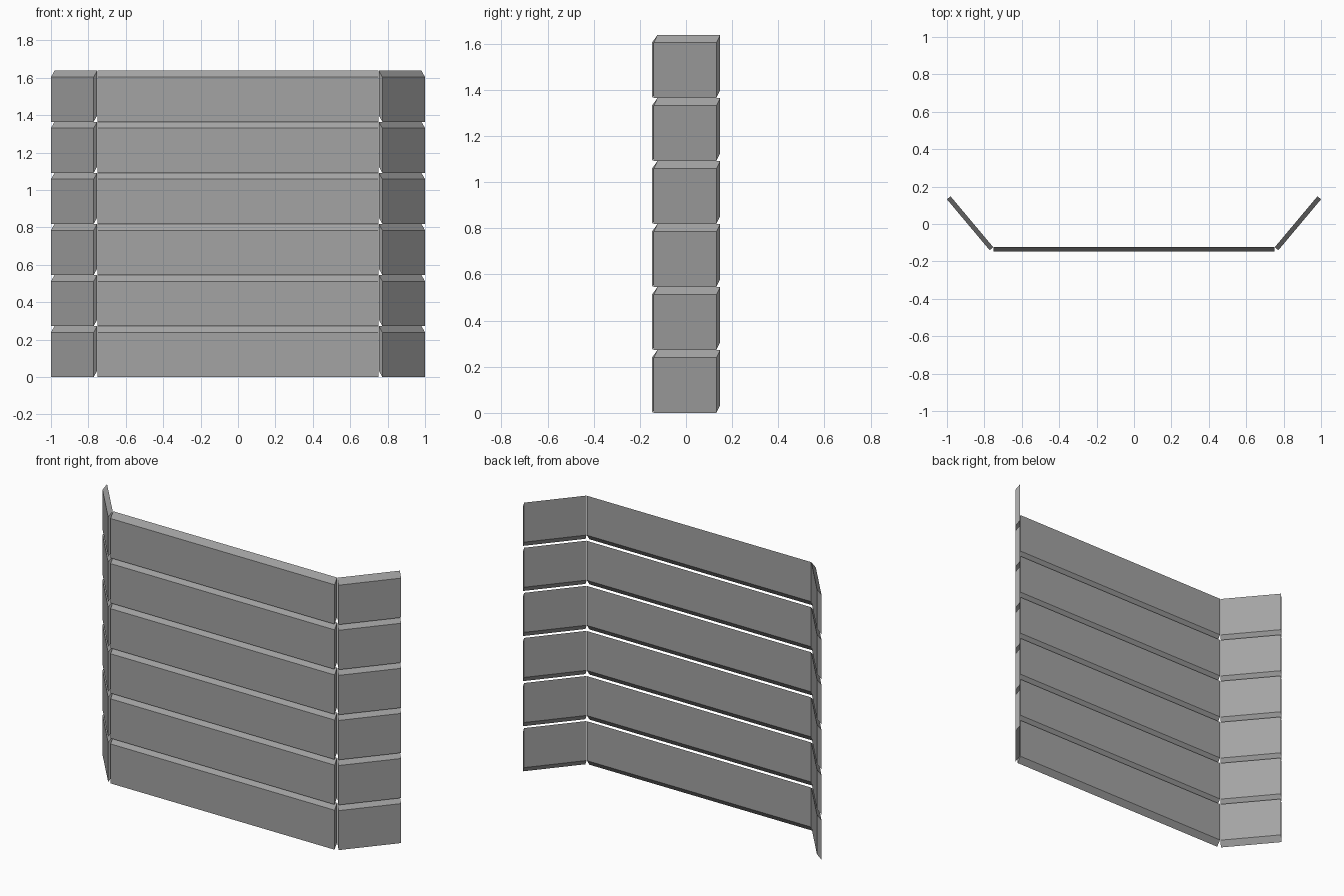
import bpy, bmesh, math
from mathutils import Vector

if "Cube" in bpy.data.objects:
    bpy.data.objects.remove(bpy.data.objects["Cube"])

ROWS = 6
PITCH = 0.273      # height of one board row
BEVEL = 0.034      # rise of the slanted board edges
THICK = 0.025
ANGLE = math.radians(50)
WING = 0.355       # length of a side board

grey = bpy.data.materials.new("plain grey")
grey.diffuse_color = (0.37, 0.37, 0.37, 1)
grey.use_nodes = True
grey.node_tree.nodes["Principled BSDF"].inputs["Base Color"].default_value = grey.diffuse_color


def board(name, start, end, inward, z):
    """Board with a slanted cross-section, run along its outer face from start to end."""
    back = Vector(inward) * THICK
    section = [(0, 0), (0, PITCH - BEVEL), (1, PITCH), (1, BEVEL)]
    bm = bmesh.new()
    rings = []
    for p in (start, end):
        ring = []
        for depth, h in section:
            q = Vector(p) + back * depth
            ring.append(bm.verts.new((q.x, q.y, z + h)))
        rings.append(ring)
    a, b = rings
    bm.faces.new(a)
    bm.faces.new(b[::-1])
    for i in range(4):
        j = (i + 1) % 4
        bm.faces.new((a[i], b[i], b[j], a[j]))
    bmesh.ops.recalc_face_normals(bm, faces=bm.faces)
    mesh = bpy.data.meshes.new(name)
    bm.to_mesh(mesh)
    bm.free()
    mesh.materials.append(grey)
    bpy.context.collection.objects.link(bpy.data.objects.new(name, mesh))


c, s = math.cos(ANGLE), math.sin(ANGLE)
outer = (1.0, 0.148 - THICK * c)
inner = (outer[0] - WING * c, outer[1] - WING * s)

for row in range(ROWS):
    z = row * PITCH
    # Long front board
    board(f"front_board_{row + 1}", (-0.75, -0.148), (0.75, -0.148), (0, 1), z)
    # Angled side boards, mirrored
    for side, m in (("right", 1), ("left", -1)):
        board(f"{side}_board_{row + 1}", (m * inner[0], inner[1]),
              (m * outer[0], outer[1]), (-m * s, c), z)
